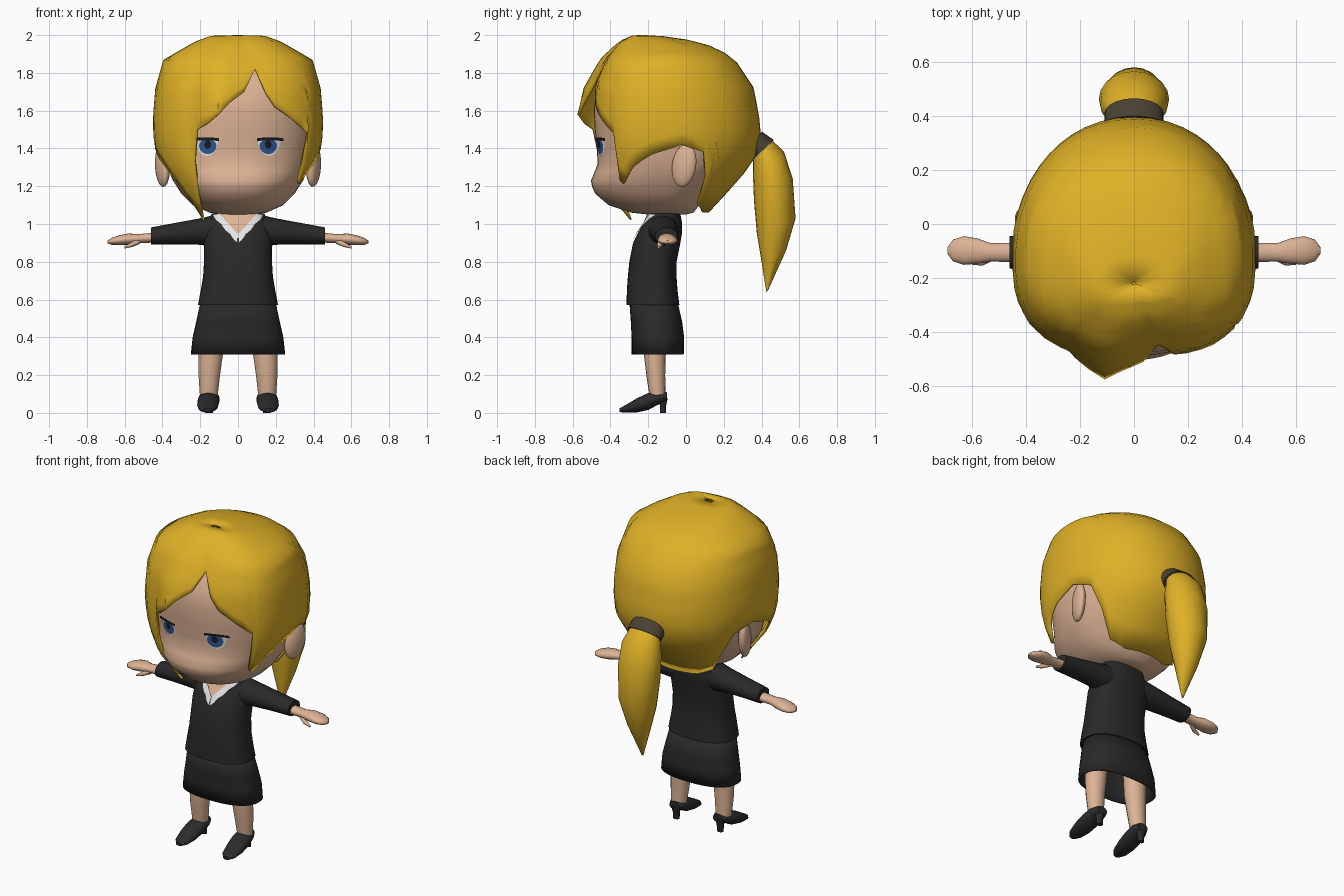
import bpy, bmesh, math
from mathutils import Vector

cube = bpy.data.objects.get("Cube")
if cube:
    bpy.data.objects.remove(cube, do_unlink=True)


def material(name, r, g, b):
    m = bpy.data.materials.new(name)
    m.use_nodes = True
    m.diffuse_color = (r, g, b, 1)
    bsdf = next(n for n in m.node_tree.nodes if n.type == 'BSDF_PRINCIPLED')
    bsdf.inputs["Base Color"].default_value = (r, g, b, 1)
    bsdf.inputs["Roughness"].default_value = 0.8
    return m


SKIN = material("skin", 0.72, 0.45, 0.30)
HAIR = material("blond hair", 0.74, 0.44, 0.02)
CLOTH = material("black cloth", 0.022, 0.022, 0.023)
SHOE = material("shoe leather", 0.024, 0.024, 0.028)
BAND = material("hair band", 0.07, 0.052, 0.035)
WHITE = material("white", 0.8, 0.8, 0.82)
BLUE = material("iris blue", 0.03, 0.10, 0.30)
DARK = material("lash dark", 0.012, 0.012, 0.016)


def add(name, bm, mat, ref=None, thick=0.0):
    """Turn a bmesh into a smooth object; ref is a point its faces look away from."""
    bmesh.ops.recalc_face_normals(bm, faces=bm.faces[:])
    if ref:
        out = sum(f.normal.dot(f.calc_center_median() - Vector(ref)) for f in bm.faces)
        if out < 0:
            bmesh.ops.reverse_faces(bm, faces=bm.faces[:])
    me = bpy.data.meshes.new(name)
    bm.to_mesh(me)
    bm.free()
    me.materials.append(mat)
    ob = bpy.data.objects.new(name, me)
    bpy.context.collection.objects.link(ob)
    bpy.ops.object.select_all(action='DESELECT')
    ob.select_set(True)
    bpy.context.view_layer.objects.active = ob
    bpy.ops.object.shade_smooth_by_angle(angle=math.radians(45))
    if thick:
        mod = ob.modifiers.new("thickness", 'SOLIDIFY')
        mod.thickness = thick
        mod.offset = -1
    return ob


def skin_rows(name, rows, mat, closed=True, caps=True, **kw):
    """Bridge rows of points with quads."""
    bm = bmesh.new()
    vs = [[bm.verts.new(p) for p in row] for row in rows]
    n = len(rows[0])
    for a, b in zip(vs, vs[1:]):
        for i in range(n if closed else n - 1):
            j = (i + 1) % n
            bm.faces.new((a[i], a[j], b[j], b[i]))
    if closed and caps:
        bm.faces.new(vs[0])
        bm.faces.new(vs[-1])
    return add(name, bm, mat, **kw)


def loft(name, rings, mat, n=16, **kw):
    """Tube through ellipses given as (centre, half axis, half axis)."""
    rows = []
    for c, u, v in rings:
        c, u, v = Vector(c), Vector(u), Vector(v)
        angs = [math.tau * i / n for i in range(n)]
        rows.append([c + u * math.cos(a) + v * math.sin(a) for a in angs])
    return skin_rows(name, rows, mat, **kw)


def lookup(table, k):
    """Linear interpolation in a table sorted by its first column."""
    k = min(max(k, table[0][0]), table[-1][0])
    for a, b in zip(table, table[1:]):
        if k <= b[0]:
            t = (k - a[0]) / (b[0] - a[0])
            return [p + (q - p) * t for p, q in zip(a[1:], b[1:])]


def shell_point(table, ang, z, nf, nb):
    """Point on a body of egg-shaped slices; angle 0 is the front."""
    w, cy, yf, yb = lookup(table, z)
    s, c = math.sin(ang), math.cos(ang)
    e = 2 / (nf if c > 0 else nb)
    depth = (yf - cy) if c > 0 else (yb - cy)
    return Vector((math.copysign(w * abs(s) ** e, s), cy + depth * abs(c) ** e, z))


def shell(name, table, mat, nf=2.2, nb=2.2, n=40, **kw):
    rows = [[shell_point(table, math.tau * i / n, r[0], nf, nb) for i in range(n)] for r in table]
    return skin_rows(name, rows, mat, **kw)


def sheet(name, low, high, table, lift, mat, nf=2.2, n=12, m=4):
    """Thin plate between two (x, z) curves, laid on the front of a shell."""
    rows = []
    for k in range(m + 1):
        row = []
        for i in range(n + 1):
            (xa, za), (xb, zb) = low(i / n), high(i / n)
            x, z = xa + (xb - xa) * k / m, za + (zb - za) * k / m
            w, cy, yf, yb = lookup(table, z)
            d = max(0.0, 1 - min(1, abs(x) / w) ** nf) ** (1 / nf)
            row.append((x, cy + (yf - cy) * d - lift, z))
        rows.append(row)
    return skin_rows(name, rows, mat, closed=False, ref=(0, 0.3, 1.2))


# Head: z, half width, middle y, front y, back y
head = [(1.05, .08, -.12, -.2, 0), (1.06, .15, -.12, -.29, .04), (1.1, .24, -.12, -.41, .07),
        (1.16, .30, -.12, -.48, .11), (1.2, .325, -.12, -.498, .15), (1.23, .345, -.12, -.503, .18),
        (1.28, .365, -.12, -.482, .23), (1.32, .38, -.12, -.468, .27), (1.4, .395, -.12, -.472, .31),
        (1.5, .41, -.12, -.483, .32), (1.6, .41, -.12, -.488, .32), (1.7, .40, -.12, -.478, .29),
        (1.85, .32, -.14, -.39, .18), (1.93, .15, -.2, -.3, 0)]
shell("head", head, SKIN, n=48)

# Hair cap: slices as for the head, and a hem of angle, height, forward push
cap = [(1.0, .24, -.12, -.32, .08), (1.06, .27, -.12, -.38, .12), (1.2, .36, -.12, -.47, .25),
       (1.33, .42, -.12, -.49, .36), (1.42, .445, -.12, -.495, .40), (1.55, .452, -.12, -.5, .39),
       (1.72, .438, -.12, -.49, .36), (1.87, .395, -.12, -.43, .26), (1.93, .29, -.13, -.38, .17),
       (1.97, .22, -.16, -.34, .05), (2.0, .13, -.22, -.28, -.16)]
hem = [(-180, 1.06, 0), (-150, 1.06, 0), (-130, 1.1, 0), (-122, 1.25, 0), (-114, 1.38, 0),
       (-100, 1.42, 0), (-85, 1.37, 0), (-70, 1.31, 0), (-55, 1.2, 0), (-42, 1.02, 0),
       (-31, 1.19, 0), (-27, 1.33, 0), (-23, 1.5, .02), (-16, 1.53, .05), (-9, 1.58, .08),
       (-3, 1.64, .05), (2, 1.7, .02), (8, 1.82, 0), (14, 1.69, 0), (20, 1.62, 0), (35, 1.55, 0),
       (51, 1.48, 0), (55, 1.23, 0), (59, 1.21, 0), (70, 1.3, 0), (85, 1.37, 0), (100, 1.42, 0),
       (114, 1.38, 0), (122, 1.25, 0), (130, 1.1, 0), (150, 1.06, 0), (180, 1.06, 0)]
angles = []
for a, b in zip(hem, hem[1:]):
    steps = math.ceil((b[0] - a[0]) / 8)
    angles += [a[0] + (b[0] - a[0]) * i / steps for i in range(steps)]
rows = []
for k in range(1, 15):
    t = k / 14
    row = []
    for a in angles:
        bottom, push = lookup(hem, a)
        z = bottom + (2 - bottom) * math.cos(math.pi / 2 * t)
        p = shell_point(cap, math.radians(a), z, 2.6, 2.1)
        p.y -= push * t ** 1.5
        row.append(p)
    rows.append(row)
rows.insert(0, [Vector((0, -.22, 2)) + (p - Vector((0, -.22, 2))) * .05 for p in rows[0]])
bm_ref = (0, -.1, 1.4)
skin_rows("hair_cap", rows, HAIR, caps=False, ref=bm_ref, thick=.012)
crown = bmesh.new()
crown.faces.new([crown.verts.new(p) for p in rows[0]])
add("hair_crown", crown, HAIR, ref=bm_ref)


# Ponytail and band: inner and outer (y, z) of each slice, then half width
def tail(name, slices, mat):
    loft(name, [((0, (a + c) / 2, (b + d) / 2), (r, 0, 0), (0, (c - a) / 2, (d - b) / 2))
                for a, b, c, d, r in slices], mat, n=20)


tail("ponytail", [(.355, 1.34, .46, 1.44, .1), (.355, 1.25, .52, 1.38, .125),
                  (.36, 1.12, .565, 1.24, .13), (.375, .95, .58, 1.03, .11),
                  (.40, .8, .53, .86, .065), (.425, .64, .435, .65, .005)], HAIR)
tail("hair_band", [(.33, 1.37, .40, 1.49, .11), (.352, 1.34, .465, 1.445, .11)], BAND)

# Neck, jacket and skirt
loft("neck", [((0, -.12, z), (.095, 0, 0), (0, .075, 0)) for z in (.95, 1.1)], SKIN)
jacket = [(.57, .212, -.175, -.315, -.035), (.65, .197, -.175, -.313, -.045),
          (.72, .185, -.17, -.308, -.05), (.8, .18, -.16, -.3, -.05), (.9, .18, -.14, -.28, -.03),
          (.96, .175, -.13, -.25, -.02), (1.0, .165, -.125, -.225, -.02), (1.055, .14, -.12, -.2, -.03)]
shell("jacket", jacket, CLOTH, nf=2.4, nb=2.4)
skirt = [(.31, .25, -.15, -.288, -.012), (.4, .24, -.15, -.288, -.01), (.48, .222, -.16, -.292, -.02),
         (.59, .198, -.17, -.3, -.045)]
shell("skirt", skirt, CLOTH, nf=2.4, nb=2.4, caps=False, ref=(0, -.15, .45), thick=.01)


# Neckline: skin wedge and a scalloped white collar
def inner(s):
    return lambda t: (s * .1 * (1 - t), 1.055 - .11 * t)


def outer(s):
    return lambda t: (s * (.135 * (1 - t) + .008 * abs(math.sin(t * 9))), 1.05 - .15 * t)


sheet("neckline_skin", inner(-1), inner(1), jacket, .004, SKIN, nf=2.4)
for s, side in ((1, "left"), (-1, "right")):
    sheet(side + "_collar", outer(s), inner(s), jacket, .008, WHITE, nf=2.4, n=18)


# Eyes, arms, legs and ears on both sides
def arc(s, cx, cz, rx, rz):
    return lambda t: (s * (cx - rx * math.cos(math.pi * t)), cz + rz * math.sin(math.pi * t))


for s, side in ((1, "left"), (-1, "right")):
    sheet(side + "_eye_white", arc(s, .165, 1.445, .06, -.085), arc(s, .165, 1.445, .06, .002),
          head, .004, WHITE)
    sheet(side + "_iris", arc(s, .16, 1.415, .046, -.045), arc(s, .16, 1.415, .046, .035),
          head, .006, BLUE)
    sheet(side + "_pupil", arc(s, .16, 1.42, .018, -.022), arc(s, .16, 1.42, .018, .022),
          head, .008, DARK)
    sheet(side + "_lash", arc(s, .17, 1.438, .07, .004), arc(s, .17, 1.452, .07, .006),
          head, .0095, DARK)

    ear = bmesh.new()
    bmesh.ops.create_uvsphere(ear, u_segments=16, v_segments=10, radius=1)
    ob = add(side + "_ear", ear, SKIN)
    ob.location = (s * .4, -.01, 1.31)
    ob.scale = (.035, .068, .115)
    ob.rotation_euler = (math.radians(-10), 0, math.radians(-20 * s))

    def along_x(name, rings, mat):
        loft(side + name, [((s * x, cy, cz), (0, ry, 0), (0, 0, rz)) for x, cy, cz, ry, rz in rings], mat)

    along_x("_sleeve", [(.06, -.12, .965, .08, .085), (.14, -.12, .962, .082, .082),
                        (.2, -.115, .96, .076, .07), (.32, -.11, .95, .066, .058),
                        (.46, -.105, .937, .06, .045)], CLOTH)
    along_x("_hand", [(.44, -.105, .928, .036, .026), (.53, -.105, .922, .034, .024),
                      (.58, -.1, .92, .047, .03), (.63, -.098, .914, .053, .026),
                      (.67, -.098, .908, .04, .018), (.69, -.098, .905, .012, .007)], SKIN)
    along_x("_thumb", [(.52, -.12, .91, .014, .016), (.56, -.14, .892, .014, .014),
                       (.6, -.145, .876, .006, .006)], SKIN)

    loft(side + "_leg", [((s * x, y, z), (rx, 0, 0), (0, ry, 0)) for x, y, z, rx, ry in
                         [(.135, -.16, .5, .068, .065), (.145, -.165, .31, .065, .058),
                          (.152, -.16, .2, .057, .05), (.155, -.15, .08, .046, .042)]], SKIN)
    loft(side + "_shoe", [((s * x, y, z), (rx, 0, 0), (0, 0, rz)) for y, x, z, rx, rz in
                          [(-.352, .163, .014, .02, .01), (-.32, .162, .022, .045, .02),
                           (-.26, .16, .04, .056, .037), (-.2, .157, .06, .058, .045),
                           (-.14, .153, .081, .055, .033), (-.1, .15, .085, .035, .024)]], SHOE)
    loft(side + "_heel", [((s * .152, -.122, z), (r, 0, 0), (0, r * .8, 0))
                          for z, r in ((0, .02), (.04, .022), (.08, .034))], SHOE, n=10)
